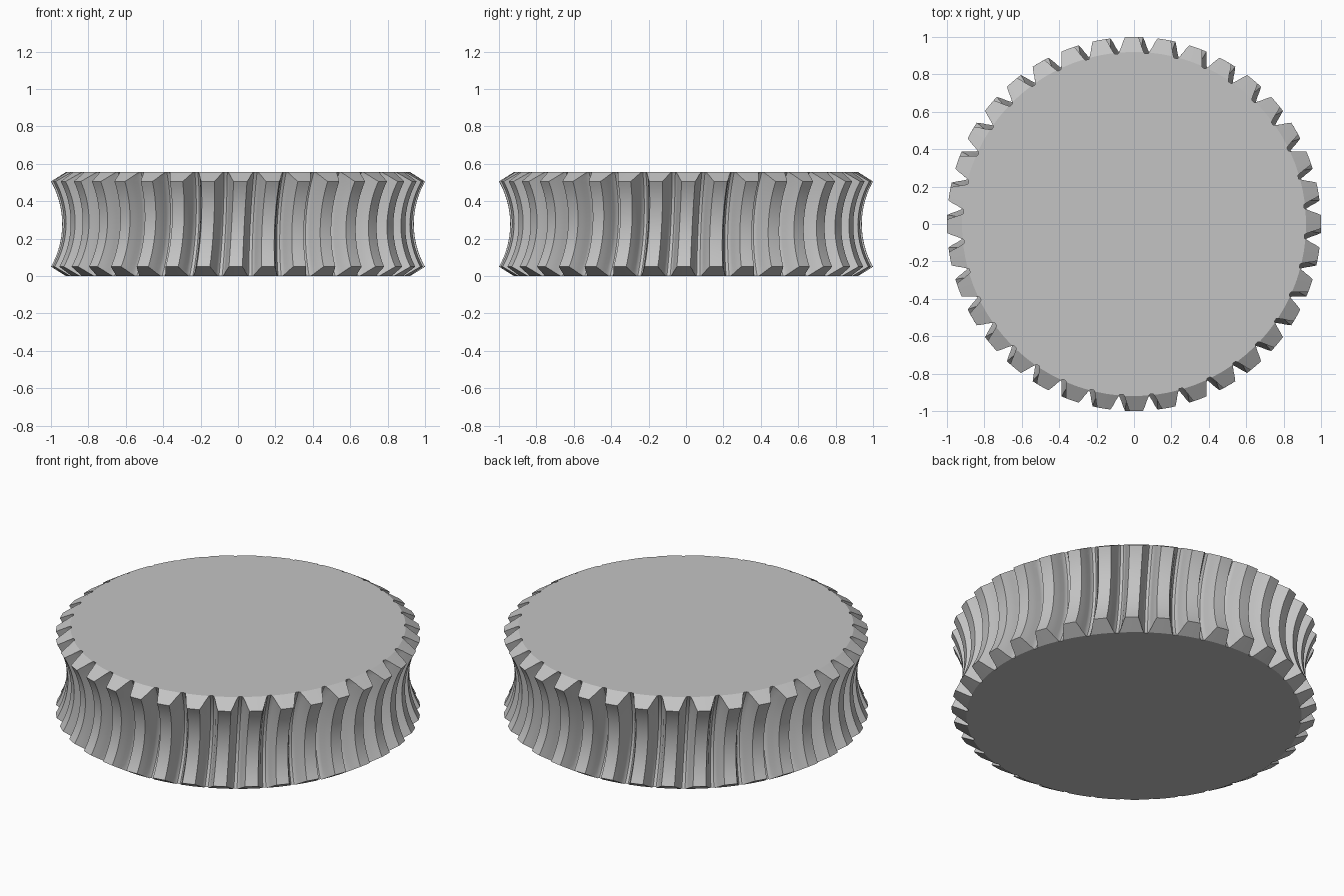
import bpy, bmesh, math

cube = bpy.data.objects.get("Cube")
if cube:
    bpy.data.objects.remove(cube, do_unlink=True)

TEETH = 36
HEIGHT = 0.556
MID = HEIGHT / 2
ARC_CENTRE = 1.403      # distance of the throat arc's centre from the axis
TIP_ARC = 0.463         # throat arc radius at the tooth tips
DEPTH = 0.10            # tooth depth
CHAMFER = 0.05          # height of the end chamfers
RIM = 0.92              # radius where the chamfers meet the end faces
TWIST = 0.055           # helix lean, radians per unit of height

# Tooth half angle against depth below the tip
FLANK = [(0, .036), (.025, .046), (.05, .055), (.075, .062), (.09, .068), (.1, .078)]


def half_angle(d):
    for (d0, a0), (d1, a1) in zip(FLANK, FLANK[1:]):
        if d <= d1:
            return a0 + (a1 - a0) * (d - d0) / (d1 - d0)
    return FLANK[-1][1]


def radius(d, z):
    return ARC_CENTRE - math.sqrt((TIP_ARC + d) ** 2 - (z - MID) ** 2)


def section(z):
    """One closed outline of the toothed wheel at height z."""
    edge = min(z, HEIGHT - z)
    top = 0.0
    if edge < CHAMFER:
        cap = RIM + (1 - RIM) * edge / CHAMFER
        top = max(0.0, math.hypot(ARC_CENTRE - cap, z - MID) - TIP_ARC)
    tooth = []
    for d, _ in FLANK:
        depth = top + (DEPTH - top) * d / DEPTH
        tooth.append((half_angle(depth), radius(depth, z)))
    outline = [(-a, r) for a, r in reversed(tooth)] + [(0, tooth[0][1])] + tooth
    points = []
    for i in range(TEETH):
        base = -math.pi / 2 + i * math.tau / TEETH + TWIST * (z - MID)
        points += [(r * math.cos(base + a), r * math.sin(base + a), z) for a, r in outline]
    return points


# Heights: chamfer steps at each end, even steps along the throat
STEPS = 20
lower = [CHAMFER * i / 3 for i in range(3)]
throat = [CHAMFER + (HEIGHT - 2 * CHAMFER) * i / STEPS for i in range(STEPS + 1)]
levels = lower + throat + [HEIGHT - z for z in reversed(lower)]

# Loft the outlines and close both ends
bm = bmesh.new()
rings = [[bm.verts.new(p) for p in section(z)] for z in levels]
for a, b in zip(rings, rings[1:]):
    n = len(a)
    for i in range(n):
        j = (i + 1) % n
        bm.faces.new((a[i], a[j], b[j], b[i]))
bm.faces.new(list(reversed(rings[0])))
bm.faces.new(rings[-1])

mesh = bpy.data.meshes.new("worm_wheel")
bm.to_mesh(mesh)
bm.free()
wheel = bpy.data.objects.new("worm_wheel", mesh)
bpy.context.collection.objects.link(wheel)

# Plain grey metal
grey = bpy.data.materials.new("plain_grey")
grey.use_nodes = True
colour = (0.55, 0.55, 0.55, 1)
grey.diffuse_color = colour
grey.node_tree.nodes["Principled BSDF"].inputs["Base Color"].default_value = colour
mesh.materials.append(grey)

bpy.ops.object.select_all(action='DESELECT')
wheel.select_set(True)
bpy.context.view_layer.objects.active = wheel
bpy.ops.object.shade_smooth_by_angle(angle=math.radians(25))
